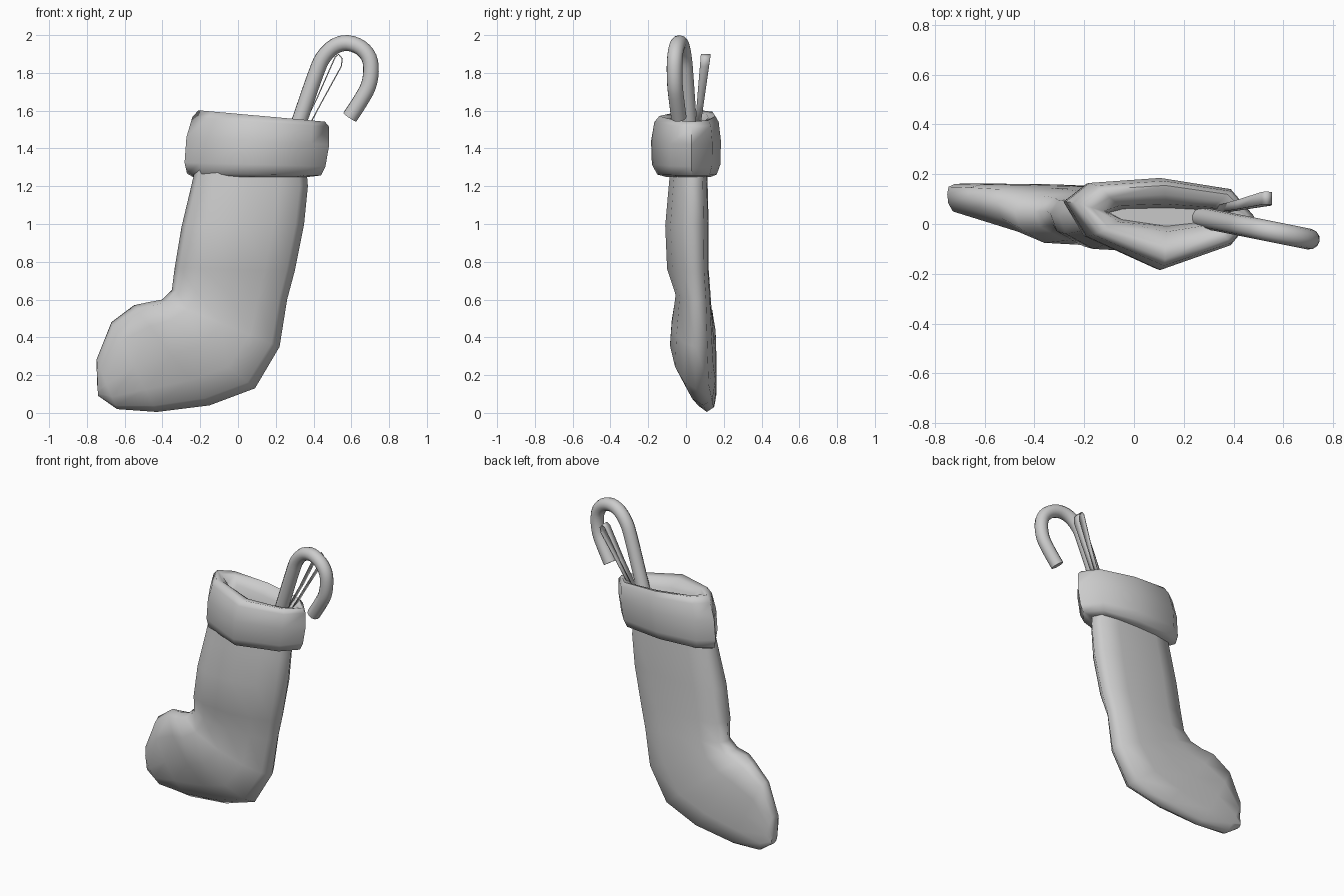
import bpy, math
from mathutils import Vector

if "Cube" in bpy.data.objects:
    bpy.data.objects.remove(bpy.data.objects["Cube"])


def mesh_object(name, verts, faces, angle=50):
    me = bpy.data.meshes.new(name)
    me.from_pydata(verts, [], faces)
    ob = bpy.data.objects.new(name, me)
    bpy.context.collection.objects.link(ob)
    bpy.ops.object.select_all(action='DESELECT')
    bpy.context.view_layer.objects.active = ob
    ob.select_set(True)
    bpy.ops.object.mode_set(mode='EDIT')
    bpy.ops.mesh.select_all(action='SELECT')
    bpy.ops.mesh.normals_make_consistent(inside=False)
    bpy.ops.object.mode_set(mode='OBJECT')
    bpy.ops.object.shade_smooth_by_angle(angle=math.radians(angle))
    return ob


def loft(name, rings, angle=50):
    """Skin a list of equal-sized rings and cap both ends."""
    n = len(rings[0])
    verts = [p for r in rings for p in r]
    faces = [(i * n + j, i * n + (j + 1) % n, (i + 1) * n + (j + 1) % n, (i + 1) * n + j)
             for i in range(len(rings) - 1) for j in range(n)]
    faces += [tuple(range(n)), tuple(range(len(verts) - n, len(verts)))]
    return mesh_object(name, verts, faces, angle)


def smooth_path(pts, steps):
    """Catmull-Rom curve through the points."""
    p = [2 * pts[0] - pts[1]] + pts + [2 * pts[-1] - pts[-2]]
    out = []
    for a, b, c, d in zip(p, p[1:], p[2:], p[3:]):
        for k in range(steps):
            t = k / steps
            out.append(0.5 * (2 * b + (c - a) * t + (2 * a - 5 * b + 4 * c - d) * t * t
                              + (3 * b - a - 3 * c + d) * t ** 3))
    return out + [pts[-1]]


# Stocking body: shin-side x,z / heel-side x,z / front y, back y, edge y
sections = [
    (-0.22, 1.32, 0.36, 1.32, -0.08, 0.11, 0.03),
    (-0.25, 1.19, 0.37, 1.20, -0.092, 0.115, 0.03),
    (-0.30, 0.98, 0.35, 1.00, -0.11, 0.12, 0.03),
    (-0.335, 0.77, 0.30, 0.75, -0.10, 0.12, 0.04),
    (-0.35, 0.65, 0.26, 0.60, -0.055, 0.13, 0.05),
    (-0.40, 0.60, 0.22, 0.35, -0.075, 0.14, 0.05),
    (-0.48, 0.585, 0.09, 0.13, -0.085, 0.15, 0.05),
    (-0.55, 0.57, -0.15, 0.04, -0.04, 0.16, 0.09),
    (-0.67, 0.48, -0.43, 0.005, 0.01, 0.162, 0.11),
    (-0.75, 0.28, -0.64, 0.02, 0.045, 0.162, 0.12),
    (-0.745, 0.14, -0.74, 0.09, 0.09, 0.15, 0.12),
]
shape = [(0, 0), (0.04, -0.5), (0.21, -0.93), (0.5, -1), (0.75, -0.8), (0.93, -0.45),
         (1, 0), (0.95, 0.7), (0.75, 0.95), (0.5, 1), (0.25, 0.95), (0.05, 0.7)]
rings = []
for ax, az, bx, bz, yf, yb, ye in sections:
    rings.append([(ax + (bx - ax) * t, ye + (ye - yf if d < 0 else yb - ye) * d,
                   az + (bz - az) * t) for t, d in shape])
loft("stocking_body", rings, 75)

# Cuff: a rolled band whose rim folds in to a narrow pocket
outline = [(-1, 0.09), (-0.78, -0.05), (0, -0.185), (0.75, -0.085),
           (1, 0.03), (0.75, 0.14), (0, 0.185), (-0.75, 0.165)]
profile = [  # centre x, half width, y scale, z, tilt
    (0.07, 0.31, 0.65, 1.25, 0.0), (0.085, 0.355, 0.85, 1.262, 0.005),
    (0.09, 0.373, 0.98, 1.315, 0.01), (0.105, 0.378, 1.0, 1.44, 0.02),
    (0.12, 0.362, 0.92, 1.54, 0.025), (0.125, 0.335, 0.80, 1.572, 0.03),
    (0.125, 0.295, 0.55, 1.562, 0.03), (0.13, 0.25, 0.3, 1.52, 0.03),
    (0.13, 0.23, 0.2, 1.42, 0.02),
]
loft("cuff", [[(cx + u * w, 0.035 + (y - 0.035) * s, z - u * tilt) for u, y in outline]
              for cx, w, s, z, tilt in profile], 75)

# Candy cane: round tube along a hooked path
cane = [(0.25, 1.33), (0.33, 1.56), (0.41, 1.79), (0.45, 1.88), (0.51, 1.94), (0.58, 1.958),
        (0.65, 1.933), (0.694, 1.88), (0.704, 1.81), (0.69, 1.73), (0.65, 1.655), (0.592, 1.565)]
pts = smooth_path([Vector((x, 0.02 - 0.2 * (x - 0.3), z)) for x, z in cane], 3)
side = Vector((0.2, 1, 0)).normalized()
rings = []
for i, p in enumerate(pts):
    tan = (pts[min(i + 1, len(pts) - 1)] - pts[max(i - 1, 0)]).normalized()
    b = tan.cross(side).normalized()
    rings.append([p + 0.042 * (math.cos(a) * side + math.sin(a) * b)
                  for a in (k * math.tau / 12 for k in range(12))])
loft("candy_cane", rings)

# Ribbon loop: thin strip folded over behind the cane
path = [(0.32, 1.47), (0.42, 1.67), (0.515, 1.885), (0.533, 1.898), (0.552, 1.875),
        (0.547, 1.835), (0.44, 1.64), (0.35, 1.47)]
verts = []
for x, z in path:
    f = (z - 1.5) / 0.4
    for s in (-1, 1):
        verts.append((x, 0.06 + 0.045 * f + s * (0.014 + 0.012 * f), z))
ribbon = mesh_object("ribbon_loop", verts,
                     [(2 * i, 2 * i + 1, 2 * i + 3, 2 * i + 2) for i in range(len(path) - 1)])
mod = ribbon.modifiers.new("thickness", 'SOLIDIFY')
mod.thickness = 0.006
mod.offset = 0
